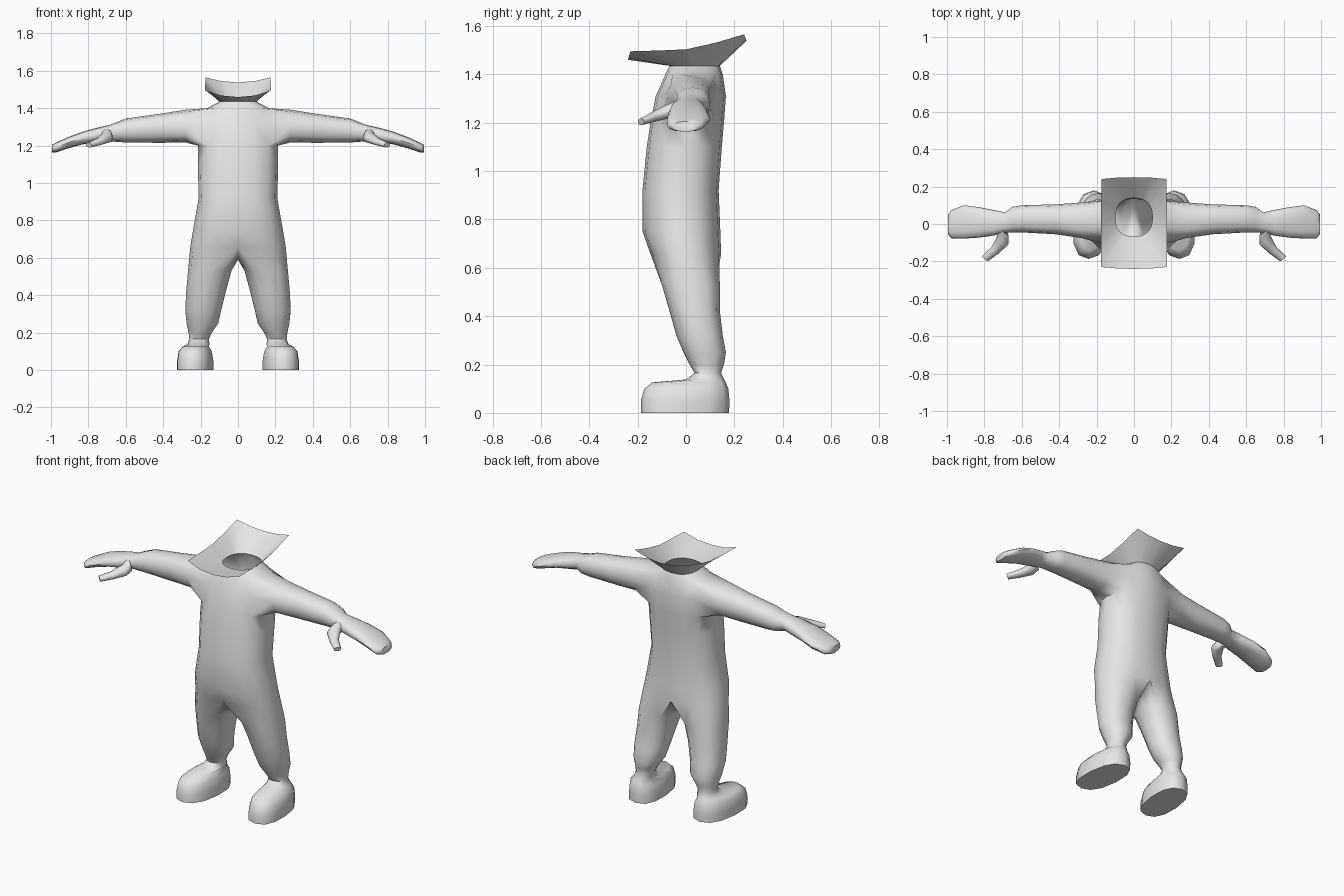
import bpy, bmesh, math
from mathutils import Vector

if "Cube" in bpy.data.objects:
    bpy.data.objects.remove(bpy.data.objects["Cube"])

grey = bpy.data.materials.new("light grey")
grey.diffuse_color = (0.8, 0.8, 0.8, 1)
grey.use_nodes = True
grey.node_tree.nodes["Principled BSDF"].inputs["Base Color"].default_value = grey.diffuse_color


def rounded(deg, n=2.4):
    """Point on a unit superellipse."""
    c, s = math.cos(math.radians(deg)), math.sin(math.radians(deg))
    return (math.copysign(abs(c) ** (2 / n), c), math.copysign(abs(s) ** (2 / n), s))


def oval(a0, a1, b0, b1, angles, n=2.4):
    """Oval filling the box a0..a1 by b0..b1."""
    pts = [rounded(d, n) for d in angles]
    return [((a0 + a1) / 2 + u * (a1 - a0) / 2, (b0 + b1) / 2 + v * (b1 - b0) / 2) for u, v in pts]


def add(bm, pts):
    return [bm.verts.new(p) for p in pts]


def bridge(bm, a, b, closed=True, skip=()):
    n = len(a)
    for i in range(n if closed else n - 1):
        if i not in skip:
            j = (i + 1) % n
            bm.faces.new((a[i], a[j], b[j], b[i]))


def finish(bm, name):
    bmesh.ops.recalc_face_normals(bm, faces=bm.faces)
    me = bpy.data.meshes.new(name)
    bm.to_mesh(me)
    bm.free()
    me.materials.append(grey)
    ob = bpy.data.objects.new(name, me)
    bpy.context.collection.objects.link(ob)
    bpy.ops.object.select_all(action='DESELECT')
    ob.select_set(True)
    bpy.context.view_layer.objects.active = ob
    bpy.ops.object.shade_smooth_by_angle(angle=math.radians(55))
    mirror = ob.modifiers.new("mirror", 'MIRROR')
    mirror.use_clip = True
    mirror.merge_threshold = 0.0005
    return ob


bm = bmesh.new()

# torso half: z, half width, front y, back y
torso = [(1.435, .10, -.068, .14), (1.40, .165, -.085, .152), (1.31, .20, -.125, .165),
         (1.20, .215, -.147, .157), (1.10, .215, -.162, .148), (.92, .21, -.18, .135),
         (.75, .24, -.18, .142), (.66, .255, -.148, .145)]
half = [-90 + 22.5 * i for i in range(9)]
rows = []
for z, w, f, b in torso:
    rows.append(add(bm, [(max(x, 0) if 0 < i < 8 else 0, y, z)
                         for i, (x, y) in enumerate(oval(-w, w, f, b, half))]))
for k in range(len(rows) - 1):
    # leave the armhole open
    bridge(bm, rows[k], rows[k + 1], False, (2, 3, 4, 5) if k in (1, 2) else ())

# flared square collar
collar = add(bm, [(0, -.24, 1.46), (.09, -.238, 1.468), (.175, -.23, 1.495),
                  (.177, -.12, 1.498), (.177, 0, 1.503), (.175, .12, 1.53),
                  (.175, .24, 1.565), (.09, .248, 1.545), (0, .25, 1.538)])
bridge(bm, rows[0], collar, False)

# leg and shoe: z, inner x, outer x, front y, back y, outward toe turn, squareness
leg = [(.53, .035, .267, -.10, .14, 0, 2.4), (.42, .065, .277, -.068, .14, 0, 2.2),
       (.32, .09, .282, -.04, .152, 0, 2.2), (.25, .105, .275, -.01, .165, 0, 2.2),
       (.20, .14, .264, .015, .157, 0, 2), (.165, .155, .26, .035, .145, 0, 2),
       (.138, .153, .27, .0, .158, .05, 2.1), (.126, .155, .295, -.14, .165, .08, 2.3),
       (.10, .14, .318, -.172, .175, .08, 2.4), (.05, .132, .325, -.187, .18, .08, 2.4),
       (0, .132, .325, -.187, .178, .08, 2.4)]
crotch = add(bm, [(0, .08, .605), (0, 0, .59), (0, -.08, .605)])
last = rows[-1] + crotch
around = [-120 + 30 * i for i in range(12)]
for z, i, o, f, b, turn, n in leg:
    ring = add(bm, [(x + turn * ((f + b) / 2 - y), y, z) for x, y in oval(i, o, f, b, around, n)])
    bridge(bm, last, ring)
    last = ring
bm.faces.new(last)

# arm and hand: x, front y, back y, bottom z, top z
arm = [(.28, -.075, .115, 1.217, 1.392), (.42, -.055, .105, 1.215, 1.37),
       (.60, -.045, .10, 1.217, 1.345), (.65, -.045, .092, 1.22, 1.325),
       (.69, -.046, .062, 1.225, 1.31), (.75, -.062, .075, 1.217, 1.297),
       (.83, -.073, .09, 1.207, 1.275), (.91, -.078, .10, 1.185, 1.245),
       (.975, -.077, .075, 1.163, 1.215), (.995, -.055, .05, 1.163, 1.205)]
top, mid, low = rows[1:4]
last = top[2:7] + [mid[6]] + low[6:1:-1] + [mid[2]]
around = [150 - 30 * i for i in range(12)]
for x, f, b, lo, hi in arm:
    ring = add(bm, [(x, y, z) for y, z in oval(f, b, lo, hi, around)])
    bridge(bm, last, ring)
    last = ring
bm.faces.new(last)
finish(bm, "body")

# thumb: centre, half width, half thickness
bm = bmesh.new()
side, up = Vector((.75, .62, .1)).normalized(), Vector((.1, -.2, 1)).normalized()
thumb = [((.705, -.03, 1.258), .045, .035), ((.70, -.085, 1.243), .038, .028),
         ((.742, -.14, 1.222), .026, .02), ((.797, -.186, 1.203), .021, .014)]
last = None
for c, w, t in thumb:
    pts = [rounded(45 * i, 2.2) for i in range(8)]
    ring = add(bm, [Vector(c) + side * u * w + up * v * t for u, v in pts])
    if last:
        bridge(bm, last, ring)
    else:
        bm.faces.new(ring)
    last = ring
bm.faces.new(last)
finish(bm, "thumbs")
